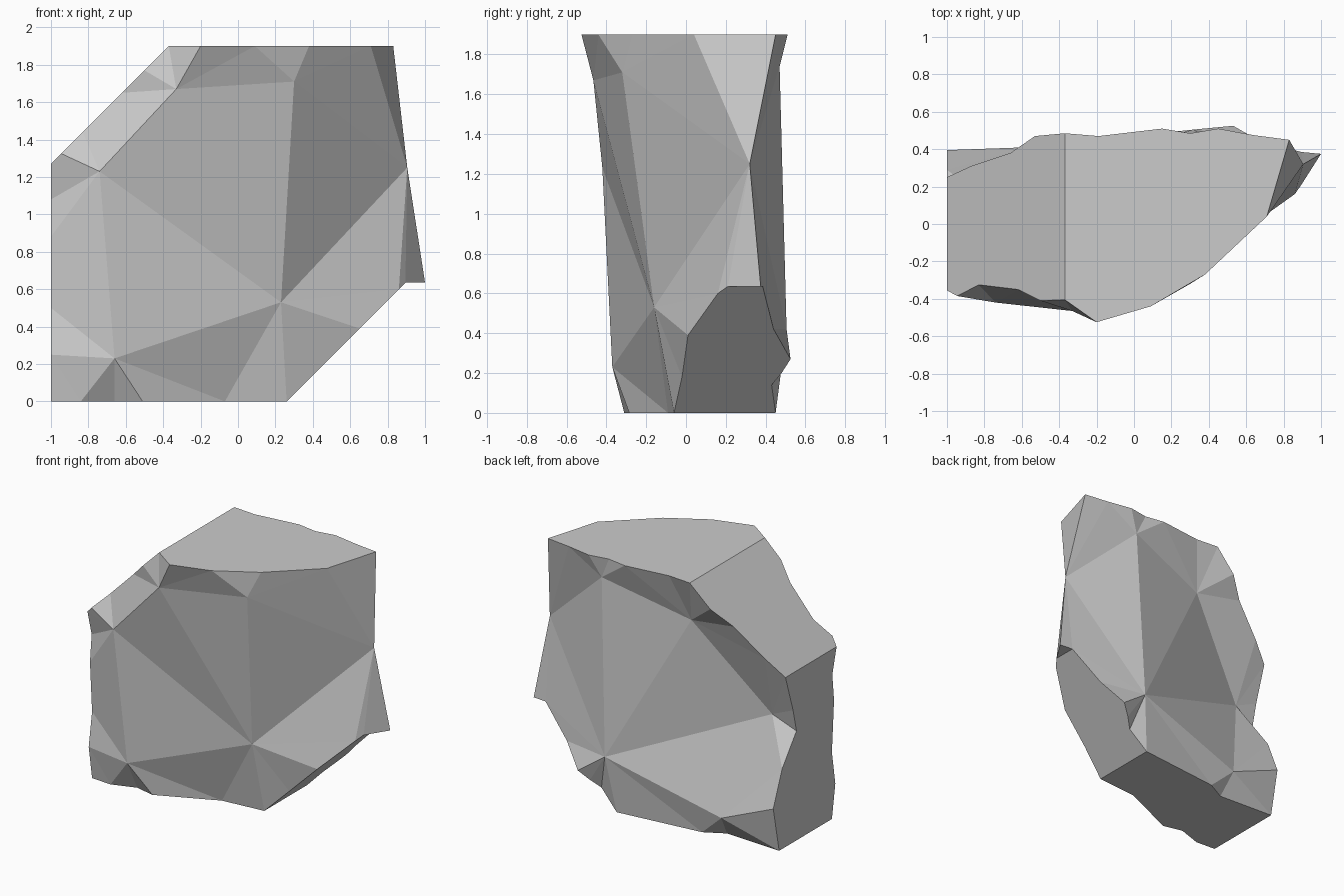
import bpy, bmesh
from mathutils import Vector
from mathutils.geometry import delaunay_2d_cdt

if "Cube" in bpy.data.objects:
    bpy.data.objects.remove(bpy.data.objects["Cube"])

# A rock slab: flat sawn rim sides, with a faceted front and back skin.
# Each side gives its line in the x-z plane, then front and back rims as (position, y).
sides = []


def side(line, front, back):
    to3d = lambda run: [Vector((line(t)[0], y, line(t)[1])) for t, y in run]
    sides.append((to3d(front), to3d(back)))


# top
side(lambda x: (x, 1.9),
     [(.83, .45), (.71, .04), (.38, -.27), (.26, -.34), (.09, -.44), (-.2, -.525), (-.37, -.405)],
     [(.83, .45), (.64, .475), (.45, .51), (.3, .485), (.15, .51), (-.19, .47), (-.37, .485)])
# upper left slope
side(lambda x: (x, x + 2.27),
     [(-.37, -.405), (-.5, -.41), (-.62, -.35), (-.83, -.325), (-.945, -.385), (-1, -.355)],
     [(-.37, .485), (-.53, .47), (-.66, .38), (-.87, .31), (-1, .25)])
# left
side(lambda z: (-1, z),
     [(1.27, -.355), (1.08, -.305), (.88, -.325), (.5, -.3), (.25, -.34), (0, -.3)],
     [(1.27, .25), (.99, .16), (.82, .12), (.6, .29), (.34, .395), (0, .325)])
# underside
side(lambda x: (x, 0),
     [(-1, -.3), (-.84, -.31), (-.66, -.25), (-.51, -.285), (-.07, -.09), (.26, -.06)],
     [(-1, .325), (-.55, .3), (-.4, .38), (.26, .45)])
# lower right slope
side(lambda x: (x, x - .26),
     [(.26, -.06), (.44, -.02), (.65, .01), (.86, .16), (.895, .21)],
     [(.26, .45), (.4, .43), (.46, .48), (.53, .525), (.68, .44), (.895, .385)])
# small ledge on the right
side(lambda x: (x, .635),
     [(.895, .21), (1, .375)], [(.895, .385), (1, .375)])

right_edge = Vector((.905, .32, 1.25))
bm = bmesh.new()


def add_face(points):
    bm.faces.new([bm.verts.new(p) for p in points])


def skin(which, inner, creases):
    """Triangulate one rim loop plus its inner peaks; creases force the main ridges."""
    loop = [p for s in sides for p in s[which][:-1]] + [sides[-1][which][-1], right_edge]
    n = len(loop)
    pts = loop + [Vector(p) for p in inner]

    def index(k):  # whole number = inner peak, string = rim point by name
        return {'R': n - 1, 'T': 1}[k] if isinstance(k, str) else n + k

    edges = [(i, (i + 1) % n) for i in range(n)] + [(index(a), index(b)) for a, b in creases]
    vs, _, fs, orig, _, _ = delaunay_2d_cdt([Vector((p.x, p.z)) for p in pts], edges, [], 1, 1e-5)
    for f in fs:
        add_face([pts[orig[i][0]] for i in f])


# front skin: upper left, upper mid, upper right, centre, lower left peaks
skin(0, [(-.74, -.42, 1.23), (-.33, -.465, 1.67), (.3, -.32, 1.71), (.23, -.16, .53), (-.66, -.37, .23)],
     [(0, 1), (1, 2), (2, 3), (0, 3), (1, 3), (3, 4), (0, 4), (3, 'R'), (2, 'R'), ('T', 'R')])
# back skin: upper right, upper mid, left hollow, lower right, lower left peaks
skin(1, [(.37, .47, 1.74), (-.29, .35, 1.55), (-.82, .15, .91), (.32, .505, .42), (-.58, .41, .165)],
     [(0, 1), (0, 3), (1, 3), (1, 2), (2, 3), (3, 4), (2, 4), (3, 'R'), (0, 'R')])

# flat sides between the two rims
for front, back in sides:
    ring = []
    for p in front + back[::-1]:
        if all((p - q).length > 1e-4 for q in ring):
            ring.append(p)
    add_face(ring)

bmesh.ops.remove_doubles(bm, verts=bm.verts, dist=1e-4)
bmesh.ops.recalc_face_normals(bm, faces=bm.faces)
mesh = bpy.data.meshes.new("rock_slab")
bm.to_mesh(mesh)
bm.free()
bpy.context.collection.objects.link(bpy.data.objects.new("rock_slab", mesh))
